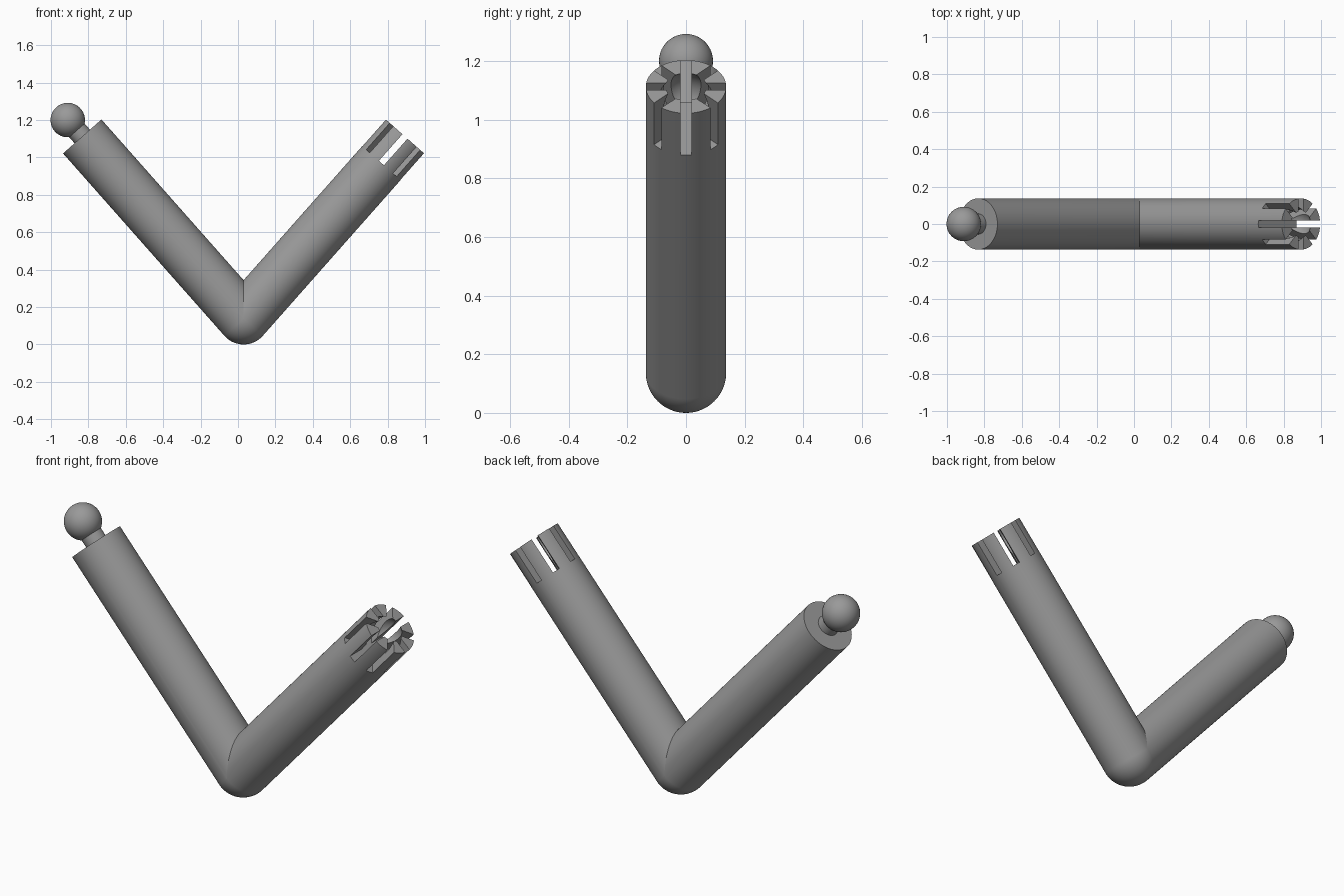
import bpy, bmesh, math
from mathutils import Matrix, Vector

if "Cube" in bpy.data.objects:
    bpy.data.objects.remove(bpy.data.objects["Cube"])

R, LENGTH, SEGS = 0.137, 1.302, 64       # arm radius, arm length, roundness
BALL_R, BALL_T = 0.092, 1.419            # ball radius and distance along its arm
CAVITY_R, CAVITY_DEPTH = 0.092, 0.06     # socket hollow
SLOT_W, SLOT_DEPTH = 0.036, 0.19
TILT = math.radians(41.5)
JOINT = Vector((0.03, 0, R))

grey = bpy.data.materials.new("mid_grey")
grey.diffuse_color = (0.32, 0.32, 0.32, 1)
grey.use_nodes = True
grey.node_tree.nodes["Principled BSDF"].inputs["Base Color"].default_value = grey.diffuse_color


def make_object(name, bm):
    mesh = bpy.data.meshes.new(name)
    bm.to_mesh(mesh)
    bm.free()
    obj = bpy.data.objects.new(name, mesh)
    bpy.context.collection.objects.link(obj)
    mesh.materials.append(grey)
    return obj


def lathe(name, profile):
    """Spin (radius, height) points around z."""
    bm = bmesh.new()
    verts = [bm.verts.new((r, 0, t)) for r, t in profile]
    edges = [bm.edges.new(p) for p in zip(verts, verts[1:])]
    bmesh.ops.spin(bm, geom=verts + edges, axis=(0, 0, 1), cent=(0, 0, 0),
                   angle=math.tau, steps=SEGS)
    bmesh.ops.remove_doubles(bm, verts=bm.verts, dist=1e-5)
    bmesh.ops.recalc_face_normals(bm, faces=bm.faces)
    return make_object(name, bm)


def arc(radius, centre, start, end, steps=20):
    return [(radius * math.sin(a), centre + radius * math.cos(a))
            for a in (start + (end - start) * i / steps for i in range(steps + 1))]


def smooth(obj):
    bpy.ops.object.select_all(action='DESELECT')
    obj.select_set(True)
    bpy.context.view_layer.objects.active = obj
    bpy.ops.object.shade_smooth_by_angle(angle=math.radians(30))


def place_arm(obj, side):
    """Tilt an arm outwards, mitre it at the elbow and drop its hidden base."""
    bm = bmesh.new()
    bm.from_mesh(obj.data)
    base = [f for f in bm.faces if all(v.co.z < 1e-4 for v in f.verts)]
    bmesh.ops.delete(bm, geom=base, context='FACES')
    bm.transform(Matrix.Translation(JOINT) @ Matrix.Rotation(side * TILT, 4, 'Y'))
    bmesh.ops.bisect_plane(bm, geom=bm.verts[:] + bm.edges[:] + bm.faces[:],
                           plane_co=JOINT, plane_no=(-side, 0, 0), clear_outer=True)
    bm.to_mesh(obj.data)
    bm.free()
    smooth(obj)


# Arm ending in a narrow neck and ball
NECK_R = 0.055
ball_arm = lathe("ball_arm", [(0, 0), (R, 0), (R, LENGTH), (NECK_R, LENGTH)]
                 + arc(BALL_R, BALL_T, math.pi - math.asin(NECK_R / BALL_R), 0))
place_arm(ball_arm, -1)

# Arm ending in a hollow socket
opening = math.acos(CAVITY_DEPTH / CAVITY_R)
socket_arm = lathe("socket_arm", [(0, 0), (R, 0), (R, LENGTH)]
                   + arc(CAVITY_R, LENGTH - CAVITY_DEPTH, opening, math.pi))

# Four crossing cuts split the socket into eight petals
for i in range(4):
    bm = bmesh.new()
    bmesh.ops.create_cube(bm, size=1, matrix=Matrix.Rotation(i * math.pi / 4, 4, 'Z')
                          @ Matrix.Translation((0, 0, LENGTH))
                          @ Matrix.Diagonal((0.5, SLOT_W, 2 * SLOT_DEPTH, 1)))
    cutter = make_object("slot_cutter", bm)
    cutter.hide_render = True
    cut = socket_arm.modifiers.new("slot", 'BOOLEAN')
    cut.operation, cut.solver, cut.object = 'DIFFERENCE', 'EXACT', cutter
    bpy.context.view_layer.objects.active = socket_arm
    bpy.ops.object.modifier_apply(modifier=cut.name)
    bpy.data.objects.remove(cutter)
place_arm(socket_arm, 1)

# Rounded elbow, trimmed to the part left open between the two arms
bm = bmesh.new()
bmesh.ops.create_uvsphere(bm, u_segments=SEGS, v_segments=32, radius=R,
                          matrix=Matrix.Translation(JOINT) @ Matrix.Rotation(math.pi / 2, 4, 'X'))
for side in (-1, 1):
    axis = Vector((side * math.sin(TILT), 0, math.cos(TILT)))
    bmesh.ops.bisect_plane(bm, geom=bm.verts[:] + bm.edges[:] + bm.faces[:],
                           plane_co=JOINT, plane_no=axis, clear_outer=True)
smooth(make_object("elbow", bm))
